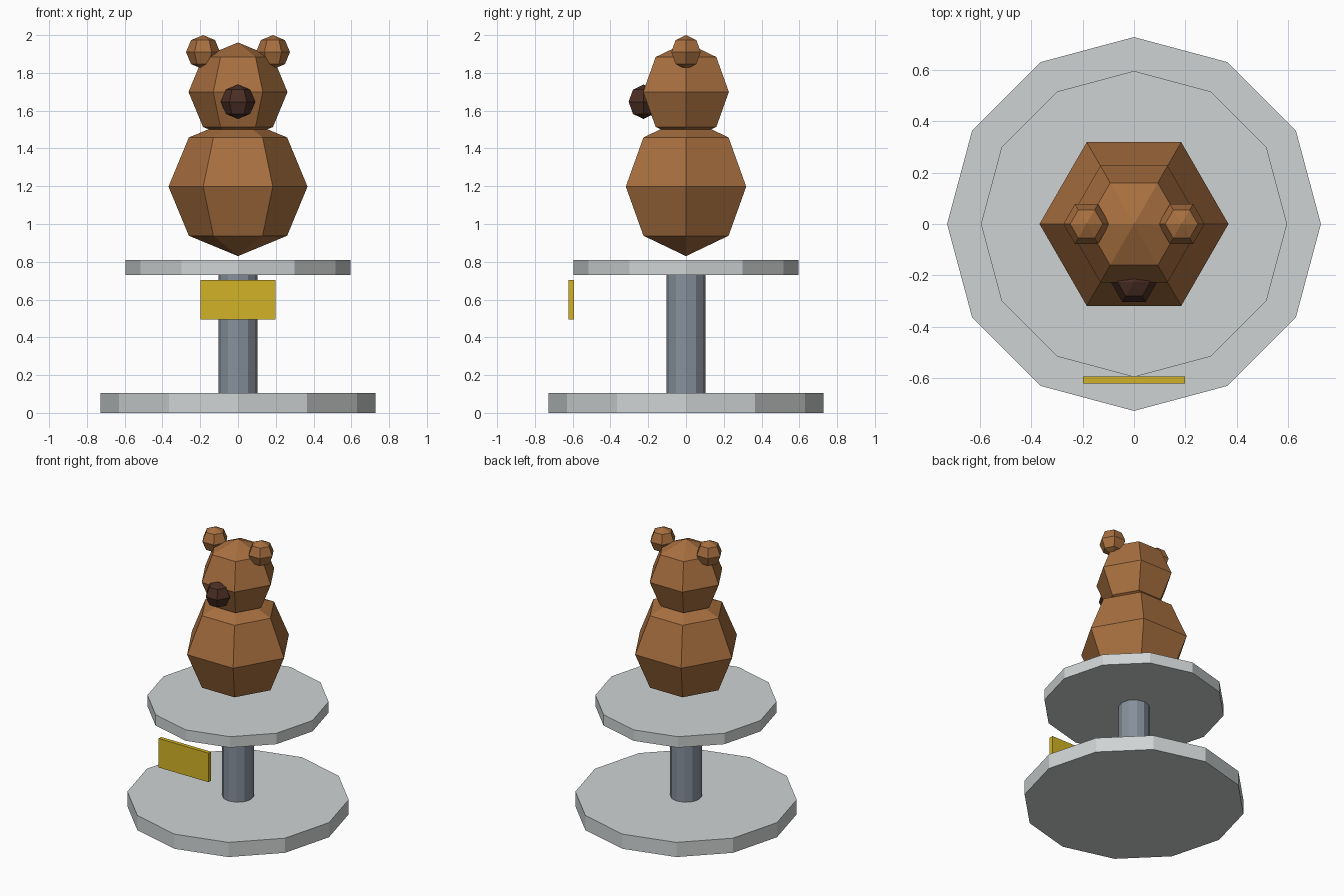
import bpy
import bmesh
from math import sin, cos, pi, tau

if "Cube" in bpy.data.objects:
    bpy.data.objects.remove(bpy.data.objects["Cube"])


def material(name, rgb):
    mat = bpy.data.materials.new(name)
    mat.use_nodes = True
    mat.diffuse_color = (*rgb, 1)
    mat.node_tree.nodes["Principled BSDF"].inputs["Base Color"].default_value = (*rgb, 1)
    return mat


light_grey = material("light grey", (0.62, 0.65, 0.65))
steel = material("steel grey", (0.24, 0.28, 0.33))
brown = material("brown", (0.39, 0.16, 0.05))
dark_brown = material("dark brown", (0.07, 0.028, 0.018))
gold = material("gold", (0.65, 0.45, 0.02))


def lathe(name, profile, sides, mat, location=(0, 0, 0)):
    """Flat-sided solid of revolution; radius zero makes a single pole."""
    bm = bmesh.new()
    rings = []
    for r, z in profile:
        count = sides if r > 0 else 1
        rings.append([bm.verts.new((r * cos(tau * i / sides), r * sin(tau * i / sides), z))
                      for i in range(count)])
    for low, high in zip(rings, rings[1:]):
        for i in range(sides):
            j = (i + 1) % sides
            corners = [low[i % len(low)], low[j % len(low)],
                       high[j % len(high)], high[i % len(high)]]
            bm.faces.new(list(dict.fromkeys(corners)))
    for ring in (rings[0], rings[-1]):
        if len(ring) > 1:
            bm.faces.new(ring)
    return finish(name, bm, mat, location)


def finish(name, bm, mat, location):
    bmesh.ops.recalc_face_normals(bm, faces=bm.faces)
    mesh = bpy.data.meshes.new(name)
    bm.to_mesh(mesh)
    bm.free()
    mesh.materials.append(mat)
    obj = bpy.data.objects.new(name, mesh)
    obj.location = location
    bpy.context.collection.objects.link(obj)
    return obj


def disc(name, radius, bottom, top, mat):
    return lathe(name, [(radius, bottom), (radius, top)], 12, mat)


def ball(name, radius, location, mat):
    """Coarse six-sided ball with three rings between its poles."""
    arc = [(radius * sin(pi * k / 4), -radius * cos(pi * k / 4)) for k in (1, 2, 3)]
    return lathe(name, [(0, -radius), *arc, (0, radius)], 6, mat, location)


# Stand
disc("base", 0.728, 0, 0.106, light_grey)
disc("post", 0.104, 0.1, 0.74, steel)
disc("platform", 0.596, 0.73, 0.809, light_grey)

# Bear
ball("body", 0.368, (0, 0, 1.198), brown)
ball("head", 0.262, (0, 0, 1.699), brown)
ball("snout", 0.091, (0, -0.225, 1.647), dark_brown)
for side, x in (("left", 0.185), ("right", -0.185)):
    ball(side + "_ear", 0.09, (x, 0, 1.91), brown)

# Name plate in front of the post
bm = bmesh.new()
bmesh.ops.create_cube(bm, size=1)
bmesh.ops.scale(bm, vec=(0.398, 0.028, 0.21), verts=bm.verts)
finish("plaque", bm, gold, (0, -0.608, 0.599))
